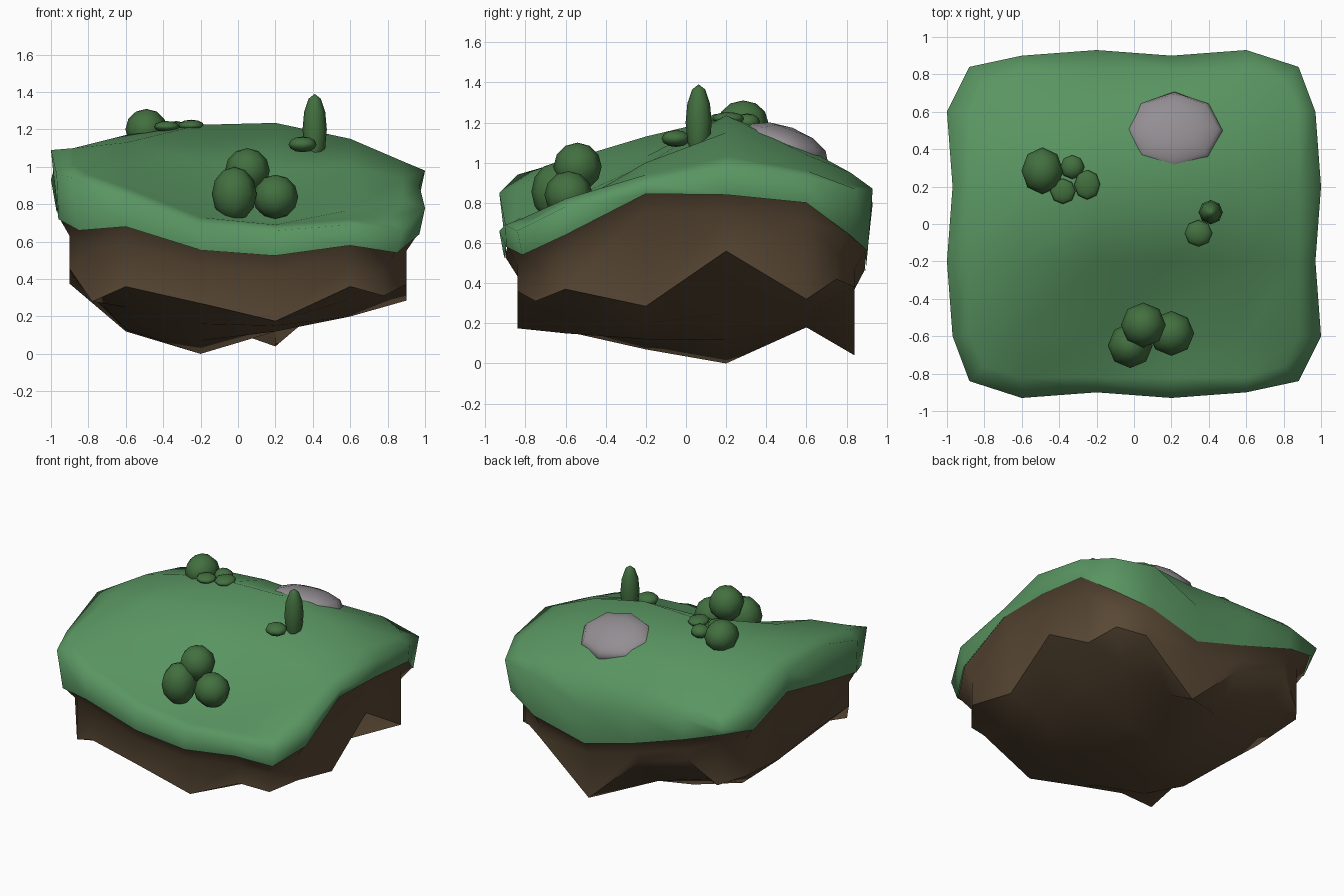
import bpy, bmesh, math

if "Cube" in bpy.data.objects:
    bpy.data.objects.remove(bpy.data.objects["Cube"])

def material(name, rgb):
    m = bpy.data.materials.new(name)
    m.diffuse_color = (*rgb, 1)
    m.use_nodes = True
    m.node_tree.nodes["Principled BSDF"].inputs["Base Color"].default_value = m.diffuse_color
    return m

GRASS = material("grass", (0.10, 0.30, 0.12))
SOIL = material("soil", (0.10, 0.065, 0.035))
LEAF = material("leaf", (0.055, 0.16, 0.05))
STONE = material("stone", (0.29, 0.27, 0.29))

# Perimeter of a 6x6 grid, counter-clockwise from the front left corner
PERIM = ([(i, 0) for i in range(5)] + [(5, j) for j in range(5)] +
         [(i, 5) for i in range(5, 0, -1)] + [(0, j) for j in range(5, 0, -1)])

def place(i, j, ax, ay, corner, wobble=0.0):
    """Plan position of a grid point in a rounded rectangle of half sizes ax, ay."""
    sx, sy = (-1, -.6, -.2, .2, .6, 1)[i], (-1, -.6, -.2, .2, .6, 1)[j]
    ex, ey = abs(sx) == 1, abs(sy) == 1
    if ex and ey:
        return sx * (ax - corner), sy * (ay - corner * .75)
    return (sx * (ax - wobble) if ex else sx), (sy * (ay - wobble) if ey else sy)

def shell(name, mat, size, heights, rings, flip, angle):
    """Height grid with rings of wall points skinned onto its border."""
    bm = bmesh.new()
    grid = [[bm.verts.new((*place(i, j, *size), heights[j][i])) for i in range(6)] for j in range(6)]
    for j in range(5):
        for i in range(5):
            bm.faces.new((grid[j][i], grid[j][i+1], grid[j+1][i+1], grid[j+1][i]))
    last = [grid[j][i] for i, j in PERIM]
    for ring_size, wobble, zs in rings:
        new = []
        for k, (i, j) in enumerate(PERIM):
            w = wobble if k % 5 in (2, 4) else 0
            new.append(bm.verts.new((*place(i, j, *ring_size, w), zs[k])))
        for k in range(20):
            n = (k + 1) % 20
            bm.faces.new((last[k], new[k], new[n], last[n]))
        last = new
    if flip:
        bmesh.ops.reverse_faces(bm, faces=bm.faces[:])
    me = bpy.data.meshes.new(name)
    bm.to_mesh(me)
    bm.free()
    ob = bpy.data.objects.new(name, me)
    bpy.context.collection.objects.link(ob)
    me.materials.append(mat)
    smooth(ob, angle)

def smooth(ob, angle):
    bpy.ops.object.select_all(action='DESELECT')
    ob.select_set(True)
    bpy.context.view_layer.objects.active = ob
    bpy.ops.object.shade_smooth_by_angle(angle=math.radians(angle))

# Grass cap: rolling top, bulging rim, lower lip
top = [(.96, .89, .73, .69, .72, .72),
       (1.01, 1.01, .81, .71, .77, .82),
       (1.10, 1.13, 1.03, .99, 1.00, .94),
       (1.10, 1.17, 1.225, 1.235, 1.15, 1.03),
       (1.00, 1.06, 1.09, 1.07, 1.04, .96),
       (.87, .93, .93, .92, .95, .90)]
rim = [.94, .85, .69, .66, .69,  .66, .78, .90, .98, .93,
       .87, .87, .72, .80, .86,  .83, .93, 1.04, 1.09, .96]
lip = [.66, .68, .555, .525, .58,  .54, .64, .845, .84, .80,
       .64, .56, .46, .57, .70,  .77, .76, .88, .80, .72]
shell("grass_cap", GRASS, (.88, .82, .08), top,
      [((1.0, .93, .12), .03, rim), ((.97, .905, .12), .01, lip)], False, 85)

# Soil: craggy underside, upright walls, flare under the grass lip
under = [(.28, .36, .27, .175, .36, .31),
         (.455, .25, .16, .15, .29, .37),
         (.43, .13, .07, .12, .20, .285),
         (.375, .12, 0, .12, .25, .56),
         (.40, .30, .18, .18, .25, .32),
         (.36, .53, .41, .04, .38, .42)]
shell("soil_base", SOIL, (.9, .84, .12), under,
      [((.9, .84, .12), 0, [z - .09 for z in lip]),
       ((.965, .90, .12), .01, [z + .005 for z in lip])], True, 50)

def blob(name, mat, loc, radii, tilt=0):
    """Low-poly eight-sided ball, squashed or stretched."""
    bpy.ops.mesh.primitive_uv_sphere_add(segments=8, ring_count=6, radius=1,
                                         location=loc, rotation=(tilt, 0, 0))
    ob = bpy.context.object
    ob.name = name
    ob.scale = radii
    ob.data.materials.append(mat)
    smooth(ob, 50)

# Bushes
bushes = {
    "front_bush_left": ((-.02, -.65, .855), (.12, .12, .145)),
    "front_bush_top": ((.05, -.54, .98), (.12, .12, .12)),
    "front_bush_right": ((.20, -.585, .84), (.122, .12, .118)),
    "left_bush_large": ((-.49, .285, 1.20), (.112, .125, .11)),
    "left_bush_back": ((-.33, .305, 1.20), (.065, .065, .045)),
    "left_bush_front": ((-.38, .175, 1.215), (.068, .068, .03)),
    "left_bush_right": ((-.25, .21, 1.22), (.07, .08, .032)),
    "tall_bush": ((.41, .063, 1.20), (.065, .065, .19)),
    "low_bush": ((.345, -.05, 1.12), (.075, .072, .042)),
}
for name, (loc, radii) in bushes.items():
    blob(name, LEAF, loc, radii)

# Stone set in the back slope
blob("boulder", STONE, (.215, .495, 1.08), (.268, .225, .1), -.35)
